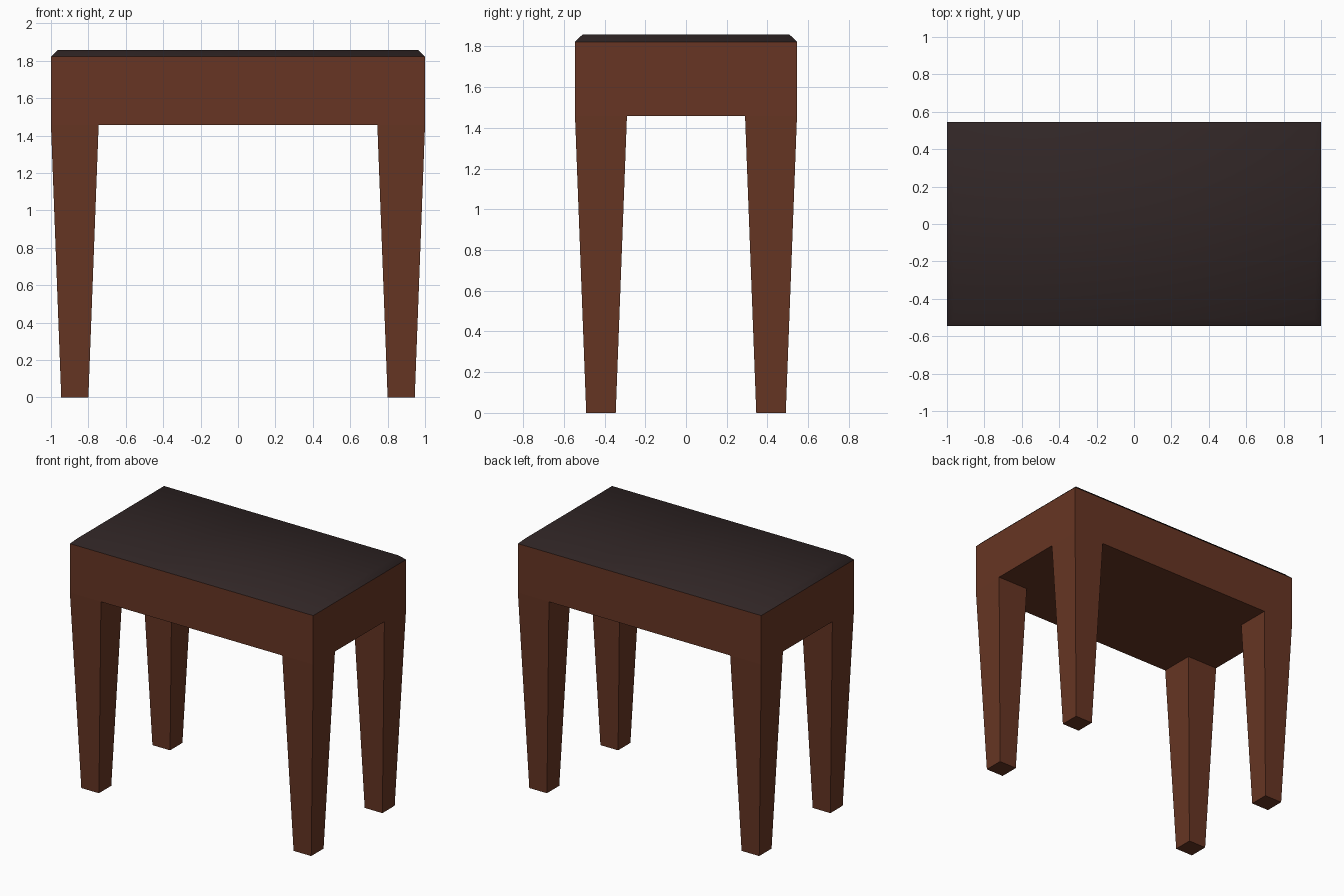
import bpy, bmesh
from mathutils import Vector

if "Cube" in bpy.data.objects:
    bpy.data.objects.remove(bpy.data.objects["Cube"])

HX, HY = 1.0, 0.545            # half size of the bench
Z_APRON, Z_SEAT, Z_TOP = 1.458, 1.822, 1.857
LEG, TAPER, BEVEL = 0.255, 0.055, 0.036


def material(name, color):
    m = bpy.data.materials.new(name)
    m.diffuse_color = (*color, 1)
    m.use_nodes = True
    m.node_tree.nodes["Principled BSDF"].inputs["Base Color"].default_value = m.diffuse_color
    return m


def finish(bm, name, mat, smooth=False):
    bmesh.ops.recalc_face_normals(bm, faces=bm.faces)
    for f in bm.faces:
        f.smooth = smooth
    me = bpy.data.meshes.new(name)
    bm.to_mesh(me)
    bm.free()
    me.materials.append(mat)
    ob = bpy.data.objects.new(name, me)
    bpy.context.collection.objects.link(ob)
    return ob


def box(z0, z1):
    bm = bmesh.new()
    bmesh.ops.create_cube(bm, size=1)
    for v in bm.verts:
        v.co = (v.co.x * 2 * HX, v.co.y * 2 * HY, z1 if v.co.z > 0 else z0)
    return bm


wood = material("brown wood", (0.135, 0.036, 0.017))
leather = material("dark leather", (0.030, 0.019, 0.019))

# Frame: apron block cut along the leg lines, tapered legs pulled from its corners
bm = box(Z_APRON, Z_SEAT)
for axis, half in ((Vector((1, 0, 0)), HX), (Vector((0, 1, 0)), HY)):
    for s in (-1, 1):
        bmesh.ops.bisect_plane(bm, geom=bm.verts[:] + bm.edges[:] + bm.faces[:],
                               plane_co=axis * s * (half - LEG), plane_no=axis)
bm.normal_update()
corners = []
for f in bm.faces:
    c = f.calc_center_median()
    if f.normal.z < -0.9 and abs(c.x) > HX - LEG and abs(c.y) > HY - LEG:
        corners.append(f)
feet = bmesh.ops.extrude_discrete_faces(bm, faces=corners)["faces"]
scale = 1 - 2 * TAPER / LEG
for f in feet:
    c = f.calc_center_median()
    top = [v.co.copy() for v in f.verts]
    for v in f.verts:
        v.co = Vector((c.x + (v.co.x - c.x) * scale, c.y + (v.co.y - c.y) * scale, 0))
finish(bm, "bench_frame", wood)

# Seat pad: thin slab with chamfered upper edges, softly shaded
bm = box(Z_SEAT, Z_TOP)
for v in bm.verts:
    if v.co.z > Z_SEAT + 0.01:
        v.co.x *= (HX - BEVEL) / HX
        v.co.y *= (HY - BEVEL) / HY
bmesh.ops.delete(bm, geom=[f for f in bm.faces if f.calc_center_median().z < Z_SEAT + 0.001],
                 context='FACES_ONLY')
finish(bm, "seat_pad", leather, smooth=True)
